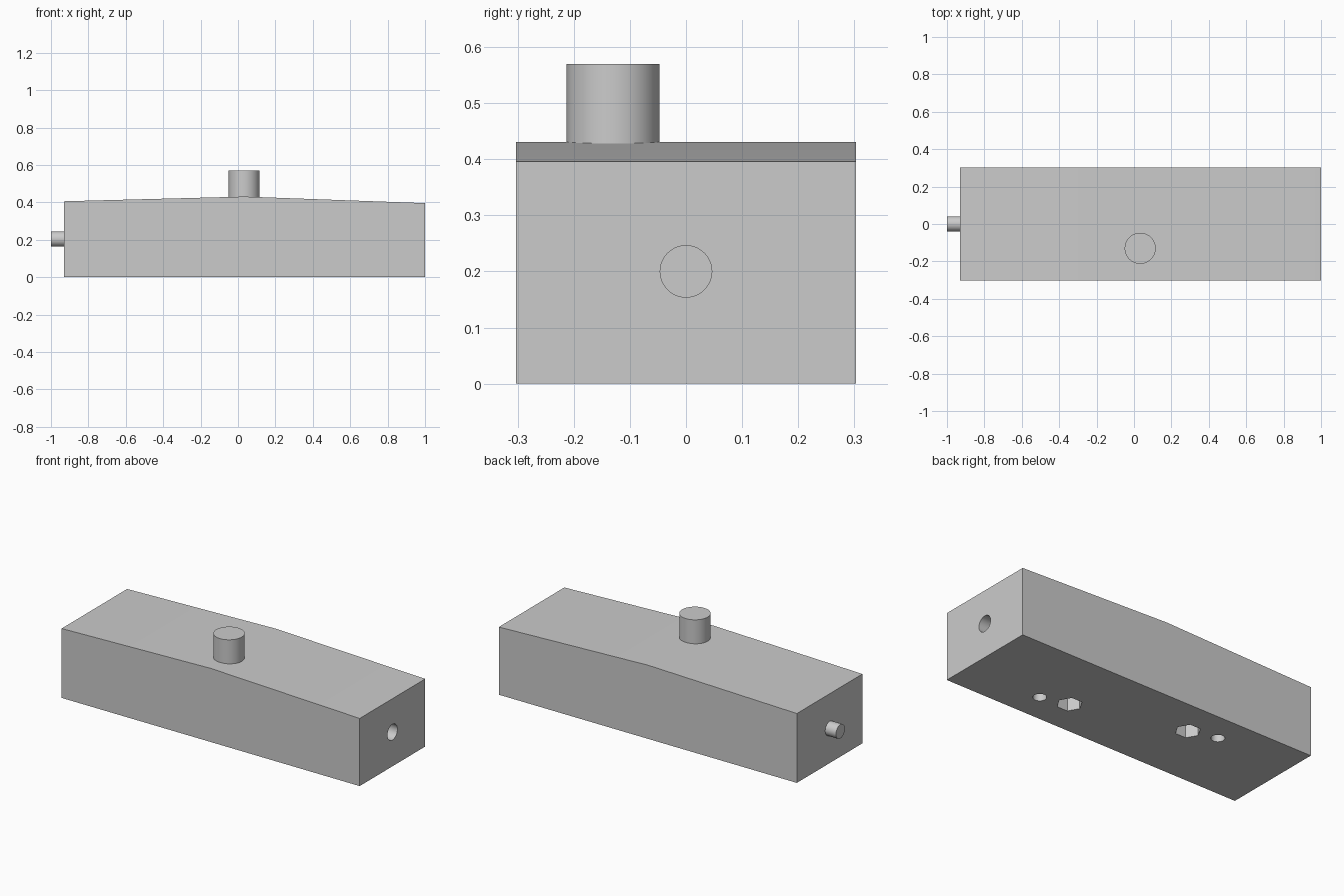
import bpy, bmesh, math
from mathutils import Matrix

cube = bpy.data.objects.get("Cube")
if cube:
    bpy.data.objects.remove(cube, do_unlink=True)

grey = bpy.data.materials.new("plain grey")
grey.use_nodes = True
grey.diffuse_color = (0.6, 0.6, 0.6, 1)
grey.node_tree.nodes["Principled BSDF"].inputs["Base Color"].default_value = (0.6, 0.6, 0.6, 1)

MID = 0.035       # lengthwise middle of the body
HALF = 0.303      # half width of the body
LEFT, RIGHT = -0.93, 1.0


def finish(name, bm):
    bmesh.ops.recalc_face_normals(bm, faces=bm.faces)
    mesh = bpy.data.meshes.new(name)
    bm.to_mesh(mesh)
    bm.free()
    mesh.materials.append(grey)
    obj = bpy.data.objects.new(name, mesh)
    bpy.context.collection.objects.link(obj)
    return obj


def smooth(obj):
    bpy.ops.object.select_all(action='DESELECT')
    obj.select_set(True)
    bpy.context.view_layer.objects.active = obj
    bpy.ops.object.shade_smooth_by_angle(angle=math.radians(30))


def prism(name, center, radius, length, sides=48, along_x=False):
    bm = bmesh.new()
    turn = Matrix.Rotation(math.pi / 2, 4, 'Y' if along_x else 'Z')
    if sides == 6:
        turn = Matrix.Rotation(math.pi / 6, 4, 'Z')
    bmesh.ops.create_cone(bm, cap_ends=True, segments=sides, radius1=radius,
                          radius2=radius, depth=length,
                          matrix=Matrix.Translation(center) @ turn)
    return finish(name, bm)


# Body: gently ridged profile extruded across its width
bm = bmesh.new()
profile = [(LEFT, 0), (RIGHT, 0), (RIGHT, 0.396), (MID, 0.431), (LEFT, 0.406)]
side = bm.faces.new([bm.verts.new((x, -HALF, z)) for x, z in profile])
extruded = bmesh.ops.extrude_face_region(bm, geom=[side])["geom"]
bmesh.ops.translate(bm, vec=(0, 2 * HALF, 0),
                    verts=[v for v in extruded if isinstance(v, bmesh.types.BMVert)])
body = finish("body", bm)

# Sockets: one in the end, a mirrored pair of round and hexagonal ones below
cutters = [prism("end_socket_cutter", (RIGHT, 0, 0.2), 0.046, 0.18, along_x=True)]
for label, s in (("left", 1), ("right", -1)):
    cutters.append(prism(label + "_round_socket_cutter",
                         (MID + s * 0.485, -s * 0.133, 0), 0.036, 0.24))
    cutters.append(prism(label + "_hex_socket_cutter",
                         (MID + s * 0.321, -s * 0.09, 0), 0.068, 0.24, sides=6))
for cutter in cutters:
    cutter.hide_render = True
    cutter.hide_set(True)
    cut = body.modifiers.new(cutter.name, 'BOOLEAN')
    cut.operation = 'DIFFERENCE'
    cut.solver = 'EXACT'
    cut.object = cutter

# Apply the cuts, then remove the helpers
bpy.context.view_layer.update()
cut_mesh = bpy.data.meshes.new_from_object(
    body.evaluated_get(bpy.context.evaluated_depsgraph_get()))
body.modifiers.clear()
body.data = cut_mesh
for cutter in cutters:
    bpy.data.objects.remove(cutter, do_unlink=True)
smooth(body)

# Top button and end pin, sunk slightly into the body
smooth(prism("top_button", (0.033, -0.13, 0.49), 0.083, 0.16))
smooth(prism("end_pin", (-0.955, 0, 0.204), 0.041, 0.09, along_x=True))
